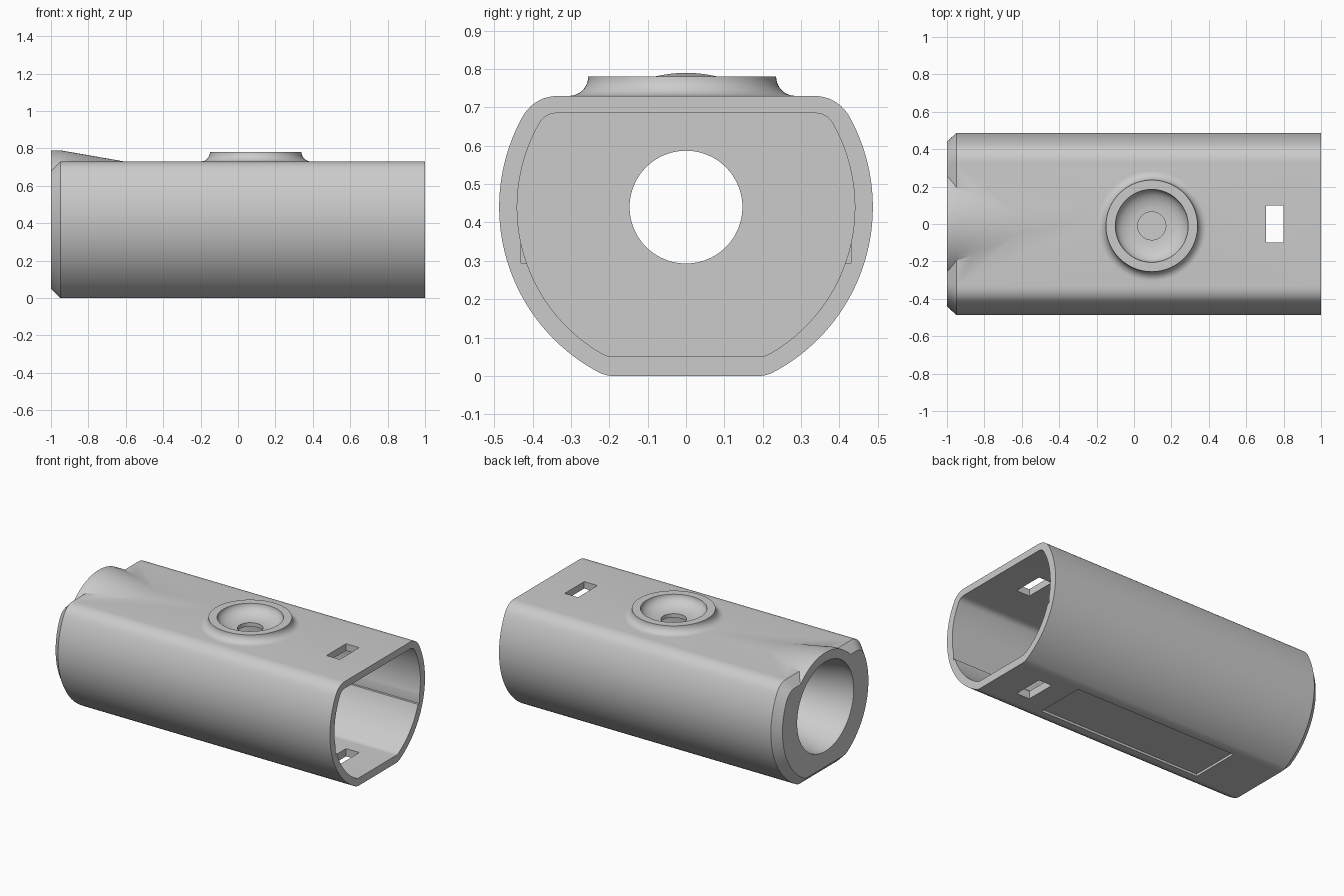
import bpy, bmesh, math
from mathutils import Vector

old = bpy.data.objects.get("Cube")
if old:
    bpy.data.objects.remove(old, do_unlink=True)

AXIS_Z = 0.44  # height of the long axis

grey = bpy.data.materials.new("plain grey")
grey.use_nodes = True
grey.diffuse_color = (0.6, 0.6, 0.6, 1)
grey.node_tree.nodes["Principled BSDF"].inputs["Base Color"].default_value = (0.6, 0.6, 0.6, 1)


def section(radius, low, high, low_round, high_round, steps=40):
    """Round section cut flat at the top and bottom, with softened corners."""
    def corner(z, soft):
        a = math.asin((z - AXIS_Z) / radius)
        y = radius * math.cos(a)
        inner = a - math.copysign(soft / radius, a)
        on_arc = Vector((radius * math.cos(inner), AXIS_Z + radius * math.sin(inner)))
        p, flat = Vector((y, z)), Vector((y - soft, z))
        ts = [i / 8 for i in range(9)]
        return inner, [on_arc * (1 - t) ** 2 + p * 2 * t * (1 - t) + flat * t * t for t in ts]
    a0, bottom = corner(low, low_round)
    a1, top = corner(high, high_round)
    angles = [a0 + (a1 - a0) * i / steps for i in range(1, steps)]
    half = bottom[::-1]
    half += [Vector((radius * math.cos(a), AXIS_Z + radius * math.sin(a))) for a in angles]
    half += top
    return half + [Vector((-p.x, p.y)) for p in reversed(half)]


def circle(radius, n=96):
    return [Vector((radius * math.cos(2 * math.pi * i / n),
                    AXIS_Z + radius * math.sin(2 * math.pi * i / n))) for i in range(n)]


def finish(name, bm):
    bmesh.ops.recalc_face_normals(bm, faces=bm.faces)
    mesh = bpy.data.meshes.new(name)
    bm.to_mesh(mesh)
    bm.free()
    mesh.materials.append(grey)
    obj = bpy.data.objects.new(name, mesh)
    bpy.context.collection.objects.link(obj)
    return obj


def bridge(bm, rings):
    for a, b in zip(rings, rings[1:]):
        for i in range(len(a)):
            j = (i + 1) % len(a)
            bm.faces.new((a[i], a[j], b[j], b[i]))
    bm.faces.new(rings[0])
    bm.faces.new(rings[-1])


def loft(name, stations):
    """Closed solid through (x, outline) stations."""
    bm = bmesh.new()
    bridge(bm, [[bm.verts.new((x, p.x, p.y)) for p in pts] for x, pts in stations])
    return finish(name, bm)


def lathe(name, profile, center, n=96):
    """Closed solid of (radius, z) rings about a vertical axis."""
    bm = bmesh.new()
    ring = [(math.cos(2 * math.pi * i / n), math.sin(2 * math.pi * i / n)) for i in range(n)]
    bridge(bm, [[bm.verts.new((center[0] + r * c, center[1] + r * s, z)) for c, s in ring]
                for r, z in profile])
    return finish(name, bm)


def box(name, lo, hi):
    bm = bmesh.new()
    bmesh.ops.create_cube(bm, size=1)
    for v in bm.verts:
        v.co = [(a + b) / 2 + c * (b - a) for a, b, c in zip(lo, hi, v.co)]
    return finish(name, bm)


def combine(target, other, operation):
    mod = target.modifiers.new(other.name, "BOOLEAN")
    mod.operation, mod.solver, mod.object = operation, "EXACT", other
    bpy.context.view_layer.update()
    graph = bpy.context.evaluated_depsgraph_get()
    mesh = bpy.data.meshes.new_from_object(target.evaluated_get(graph))
    target.modifiers.clear()
    target.data = mesh
    bpy.data.objects.remove(other, do_unlink=True)


# Outer shell with a chamfered inlet end
outer = section(0.487, 0, 0.73, 0.02, 0.06)
body = loft("tube_housing", [(-1, section(0.44, 0.05, 0.68, 0.02, 0.06)), (-0.95, outer), (1, outer)])

# Round inlet collar tapering into the flat top
collar = loft("inlet_collar", [(-1, circle(0.35)), (-0.95, circle(0.35)),
                               (-0.6, circle(0.289)), (-0.4, circle(0.23))])
combine(body, collar, "UNION")

# Raised round boss with a concave flare at its foot
boss_at = (0.095, -0.01)
flare = [(0.295 - 0.05 * math.sin(a), 0.78 - 0.05 * math.cos(a))
         for a in [math.pi / 2 * i / 10 for i in range(11)]]
combine(body, lathe("boss", [(0.295, 0.71)] + flare, boss_at), "UNION")

# Main chamber, open at the far end, with side grooves
inner = section(0.44, 0.05, 0.685, 0.015, 0.03)
combine(body, loft("chamber", [(-0.3, inner), (1.1, inner)]), "DIFFERENCE")
combine(body, box("side_grooves", (-0.2, -0.43, 0.295), (1.1, 0.43, 0.45)), "DIFFERENCE")

# Inlet bore narrowing to the chamber opening
bore = loft("inlet_bore", [(-1.1, circle(0.29)), (-0.95, circle(0.29)),
                           (-0.36, circle(0.147)), (-0.2, circle(0.147))])
combine(body, bore, "DIFFERENCE")

# Dished seat and small hole in the boss
dish = [(0.075 + 0.12 * math.sin(a), 0.78 - 0.07 * math.cos(a))
        for a in [math.pi / 2 * i / 10 for i in range(11)]]
combine(body, lathe("dish", [(0.075, 0.6)] + dish + [(0.195, 0.85)], boss_at), "DIFFERENCE")

# Matching latch slots, top and bottom, and the shallow underside panel
for name, low, high in (("top_slot", 0.6, 0.8), ("bottom_slot", -0.1, 0.1)):
    combine(body, box(name, (0.705, -0.1, low), (0.8, 0.1, high)), "DIFFERENCE")
combine(body, box("underside_panel", (-0.61, -0.165, -0.1), (0.56, 0.165, 0.015)), "DIFFERENCE")

bpy.ops.object.select_all(action="DESELECT")
body.select_set(True)
bpy.context.view_layer.objects.active = body
bpy.ops.object.shade_smooth_by_angle(angle=math.radians(30))
